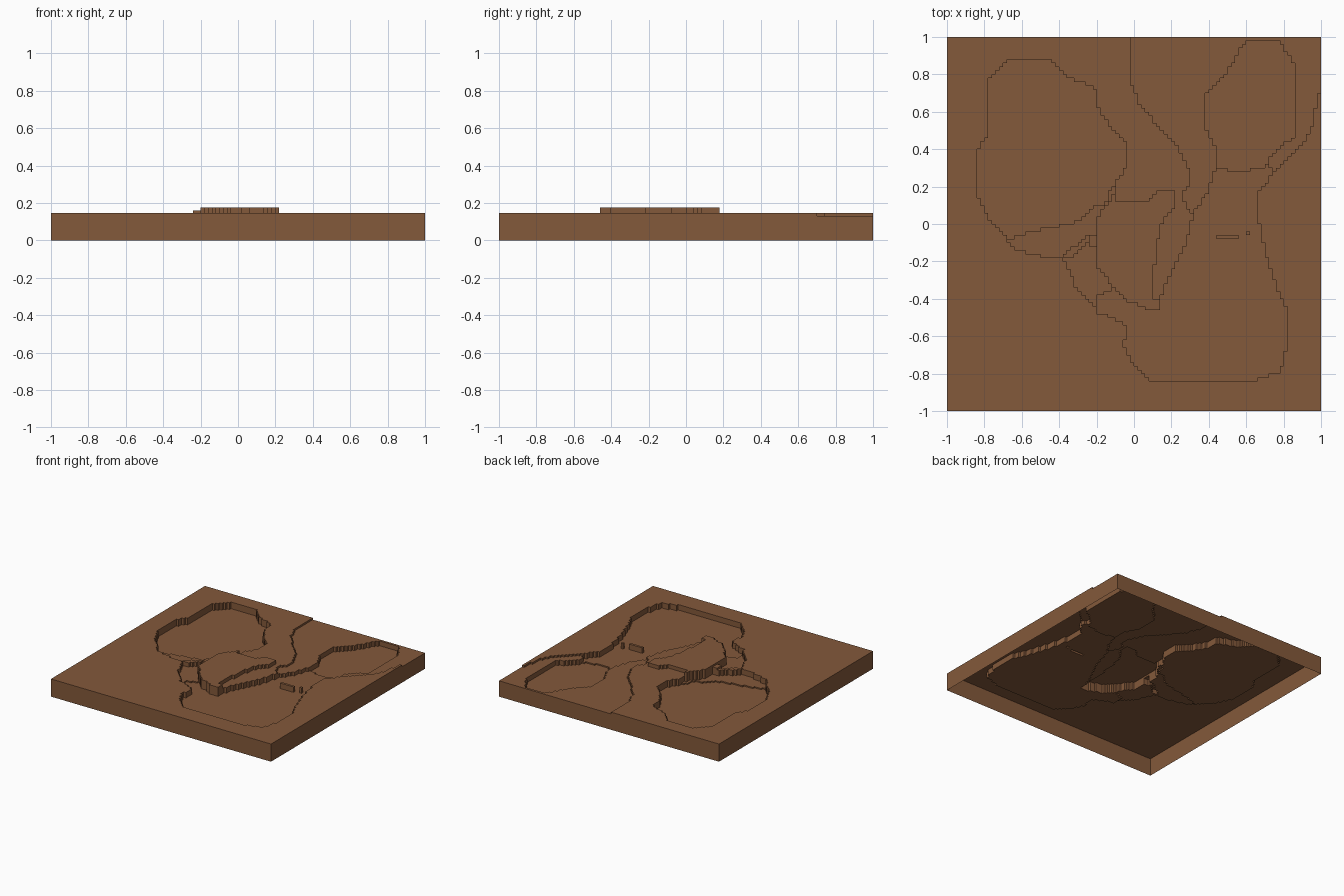
import bpy, bmesh

if "Cube" in bpy.data.objects:
    bpy.data.objects.remove(bpy.data.objects["Cube"])

N = 100                 # cells along each side of the tile
STEP = 2 / N
BASE = 0.145

# Outlines of the terraces, seen from above
shelf = [(-.03, 1.1), (-.03, .77), (.03, .65), (.13, .52), (.24, .4), (.31, .27),
         (.31, .22), (.26, .17), (.28, .08), (.32, .06), (.6, .1), (.74, .27),
         (.9, .43), (.965, .55), (.975, .7), (1.1, .73), (1.1, 1.1)]
east_ledge = [(.44, .33), (.42, .24), (.39, .16), (.32, .06), (.28, -.09), (.69, -.04),
              (.65, .06), (.66, .17), (.72, .24), (.75, .28), (.71, .32), (.55, .4)]
east_pool = [(.62, .98), (.77, .98), (.85, .87), (.87, .63), (.86, .47), (.75, .39),
             (.7, .31), (.55, .27), (.44, .31), (.45, .38), (.39, .5), (.39, .7),
             (.5, .82), (.56, .92)]
south_basin = [(.29, -.08), (.52, -.08), (.67, -.03), (.7, -.14), (.76, -.33), (.82, -.46),
               (.82, -.65), (.78, -.79), (.62, -.84), (.1, -.84), (.02, -.78), (-.06, -.65),
               (-.03, -.54), (-.19, -.47), (-.19, -.38), (-.1, -.32), (.14, -.4), (.2, -.25)]
west_ledge = [(-.68, -.08), (-.62, -.14), (-.5, -.17), (-.38, -.17), (-.23, -.05),
              (-.1, -.05), (-.1, .2), (-.4, .2)]
west_pool = [(-.62, .89), (-.45, .89), (-.36, .79), (-.2, .72), (-.2, .63), (-.13, .52),
             (-.04, .44), (-.03, .32), (-.13, .18), (-.16, .1), (-.22, .09), (-.31, .01),
             (-.5, -.03), (-.68, -.08), (-.78, .03), (-.84, .16), (-.84, .38), (-.78, .48),
             (-.77, .78), (-.7, .86)]
gully = [(-.38, -.18), (-.33, -.19), (-.23, -.07), (-.1, -.1), (-.1, -.33), (-.19, -.39),
         (-.2, -.45), (-.31, -.33)]
mesa = [(-.1, .17), (-.09, .13), (.08, .13), (.14, .18), (.22, .19), (.21, .09), (.14, -.01),
        (.12, -.15), (.1, -.3), (.1, -.39), (.14, -.39), (.14, -.46), (.06, -.45),
        (-.06, -.4), (-.2, -.22), (-.21, .0), (-.16, .09)]
nub = [(-.24, -.11), (-.2, -.11), (-.2, -.05), (-.24, -.05)]

# Later layers replace earlier ones
LAYERS = [(shelf, .13), (east_ledge, .1), (east_pool, .09), (south_basin, .1),
          (west_ledge, .1), (west_pool, .09), (gully, .11), (nub, .16), (mesa, .175)]


def inside(x, y, poly):
    hit = False
    for (x1, y1), (x2, y2) in zip(poly, poly[1:] + poly[:1]):
        if (y1 > y) != (y2 > y) and x < x1 + (y - y1) * (x2 - x1) / (y2 - y1):
            hit = not hit
    return hit


def height(i, j):
    if not (0 <= i < N and 0 <= j < N):
        return 0.0          # outside: the skirt drops to the ground
    x, y = -1 + (i + .5) * STEP, -1 + (j + .5) * STEP
    z = BASE
    for poly, level in LAYERS:
        if inside(x, y, poly):
            z = level
    return z


H = {(i, j): height(i, j) for i in range(-1, N + 1) for j in range(-1, N + 1)}
bm = bmesh.new()
cache = {}


def vert(i, j, z):
    key = (i, j, z)
    if key not in cache:
        cache[key] = bm.verts.new((-1 + i * STEP, -1 + j * STEP, z))
    return cache[key]


def wall(a, b, low, high):
    bm.faces.new([vert(*a, low), vert(*b, low), vert(*b, high), vert(*a, high)])


# Flat terrace tops
for i in range(N):
    for j in range(N):
        z = H[i, j]
        bm.faces.new([vert(i, j, z), vert(i + 1, j, z), vert(i + 1, j + 1, z), vert(i, j + 1, z)])

# Vertical steps between cells and the outer skirt; the underside stays open
for i in range(N + 1):
    for j in range(N + 1):
        h, west, south = H[i, j], H[i - 1, j], H[i, j - 1]
        if j < N and h != west:
            if west > h:
                wall((i, j), (i, j + 1), h, west)
            else:
                wall((i, j + 1), (i, j), west, h)
        if i < N and h != south:
            if h > south:
                wall((i, j), (i + 1, j), south, h)
            else:
                wall((i + 1, j), (i, j), h, south)

# Merge coplanar cells into clean faces
bmesh.ops.dissolve_limit(bm, angle_limit=0.01, verts=bm.verts[:], edges=bm.edges[:])
mesh = bpy.data.meshes.new("terrain_tile")
bm.to_mesh(mesh)
bm.free()

soil = bpy.data.materials.new("soil brown")
soil.diffuse_color = (0.23, 0.1, 0.043, 1)
soil.use_nodes = True
soil.node_tree.nodes["Principled BSDF"].inputs["Base Color"].default_value = soil.diffuse_color
mesh.materials.append(soil)
bpy.context.collection.objects.link(bpy.data.objects.new("terrain_tile", mesh))
